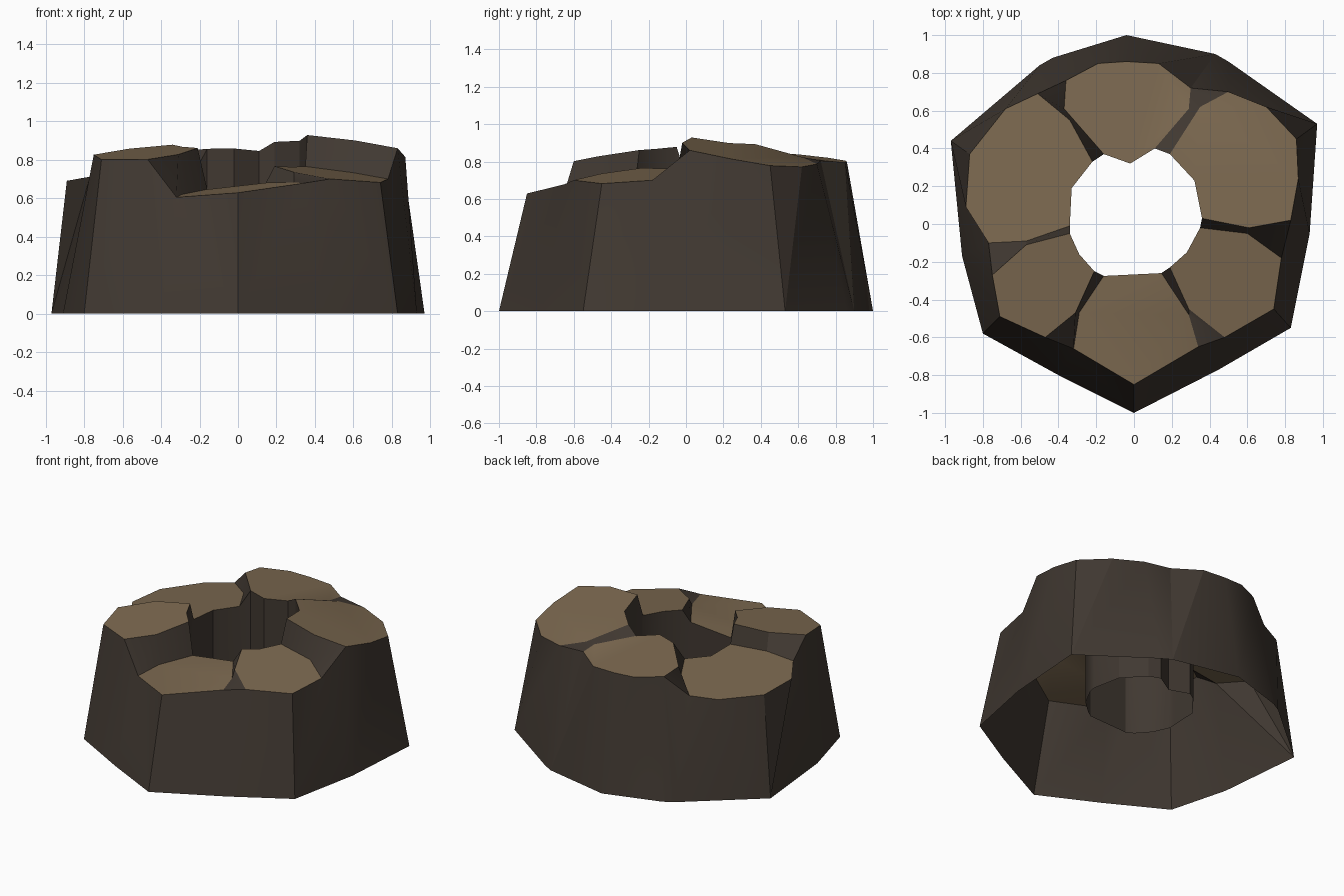
import bpy, bmesh, math

if "Cube" in bpy.data.objects:
    bpy.data.objects.remove(bpy.data.objects["Cube"])

def material(name, rgb):
    m = bpy.data.materials.new(name)
    m.diffuse_color = (*rgb, 1)
    m.use_nodes = True
    m.node_tree.nodes["Principled BSDF"].inputs["Base Color"].default_value = m.diffuse_color
    return m

# Each stone: plane (z0, x slope, y slope), then its outline counter-clockwise:
# first side (inner to outer), outer points, second side (outer to inner), inner points
STONES = [
    ((.809, -.12, .085), [(.19, -.23), (.29, -.45), (.48, -.60)], [(.74, -.45)],
     [(.78, -.18), (.60, -.05), (.35, -.02)], [(.28, -.15)]),               # front right
    ((.988, -.15, -.18), [(.36, .03), (.61, -.02), (.83, .02)], [(.87, .24), (.86, .45), (.70, .62)],
     [(.50, .70), (.35, .62), (.19, .37)], [(.32, .23)]),                   # back right
    ((.893, -.03, -.11), [(.11, .40), (.29, .61), (.30, .72)], [(.13, .85), (-.04, .86), (-.19, .85)],
     [(-.36, .76), (-.37, .61), (-.16, .37)], [(-.02, .32)]),               # back
    ((.784, .10, -.05), [(-.22, .33), (-.34, .55), (-.51, .69)], [(-.68, .61), (-.87, .37), (-.89, .09)],
     [(-.77, -.10), (-.57, -.09), (-.34, -.01)], [(-.33, .19)]),            # back left
    ((.905, .06, .125), [(-.34, -.05), (-.57, -.11), (-.75, -.27)], [(-.71, -.49)],
     [(-.47, -.60), (-.31, -.47), (-.21, -.25)], [(-.29, -.16)]),           # front left
    ((.68, .11, .06), [(-.16, -.275), (-.29, -.47), (-.32, -.66)], [(0, -.85)],
     [(.34, -.65), (.29, -.48), (.145, -.26)], []),                         # front
]
BASE = [(.45, -.77), (.83, -.55), (.93, -.05), (.97, .53), (.50, .86), (.43, .90), (-.04, 1),
        (-.43, .88), (-.50, .84), (-.97, .44), (-.91, -.17), (-.80, -.58), (-.40, -.80), (0, -1)]
TUBE_BOTTOM = .2

bm = bmesh.new()
DARK, TAN = 0, 1

def face(verts, mat=DARK):
    f = bm.faces.new(verts)
    f.material_index = mat

def zip_loops(low, high):
    """Join two counter-clockwise loops of different counts by angle."""
    def ang(v):
        return (math.atan2(v.co.y, v.co.x) + math.radians(62)) % math.tau
    i = j = 0
    while i < len(low) or j < len(high):
        a = ang(low[i + 1]) if i + 1 < len(low) else math.tau + (i >= len(low))
        b = ang(high[j + 1]) if j + 1 < len(high) else math.tau + (j >= len(high))
        p, q = low[i % len(low)], high[j % len(high)]
        if j >= len(high) or (i < len(low) and a <= b):
            face((p, low[(i + 1) % len(low)], q))
            i += 1
        else:
            face((p, high[(j + 1) % len(high)], q))
            j += 1

# Stone tops
stones = []
for (z0, sx, sy), *parts in STONES:
    vs = [[bm.verts.new((x, y, z0 + sx * x + sy * y)) for x, y in part] for part in parts]
    face([v for part in vs for v in part], TAN)
    stones.append(vs)

# Steps between neighbouring stones, and the outer and inner rims
outer, inner = [], []
for k, (s1, out, s2, inn) in enumerate(stones):
    nxt = stones[(k + 1) % len(stones)][0]
    back = s2[::-1]
    for n in range(2):
        face((back[n], back[n + 1], nxt[n + 1], nxt[n]))
    outer += [s1[2]] + out + [s2[0]]
    inner += [s1[0]] + inn[::-1] + [s2[2]]

# Flared outer wall, open underneath
zip_loops([bm.verts.new((x, y, 0)) for x, y in BASE], outer)

# Inner tube hanging from the stones
low = [bm.verts.new((v.co.x, v.co.y, TUBE_BOTTOM)) for v in inner]
for k in range(len(inner)):
    n = (k + 1) % len(inner)
    face((inner[k], inner[n], low[n], low[k]))

bmesh.ops.recalc_face_normals(bm, faces=bm.faces)
if next(f for f in bm.faces if f.material_index == TAN).normal.z < 0:
    bmesh.ops.reverse_faces(bm, faces=bm.faces)

mesh = bpy.data.meshes.new("stone_ring")
bm.to_mesh(mesh)
bm.free()
ring = bpy.data.objects.new("stone_ring", mesh)
bpy.context.collection.objects.link(ring)
mesh.materials.append(material("dark stone", (.052, .040, .031)))
mesh.materials.append(material("tan stone top", (.20, .14, .08)))
bpy.context.view_layer.objects.active = ring
ring.select_set(True)
bpy.ops.object.shade_smooth_by_angle(angle=math.radians(25))
